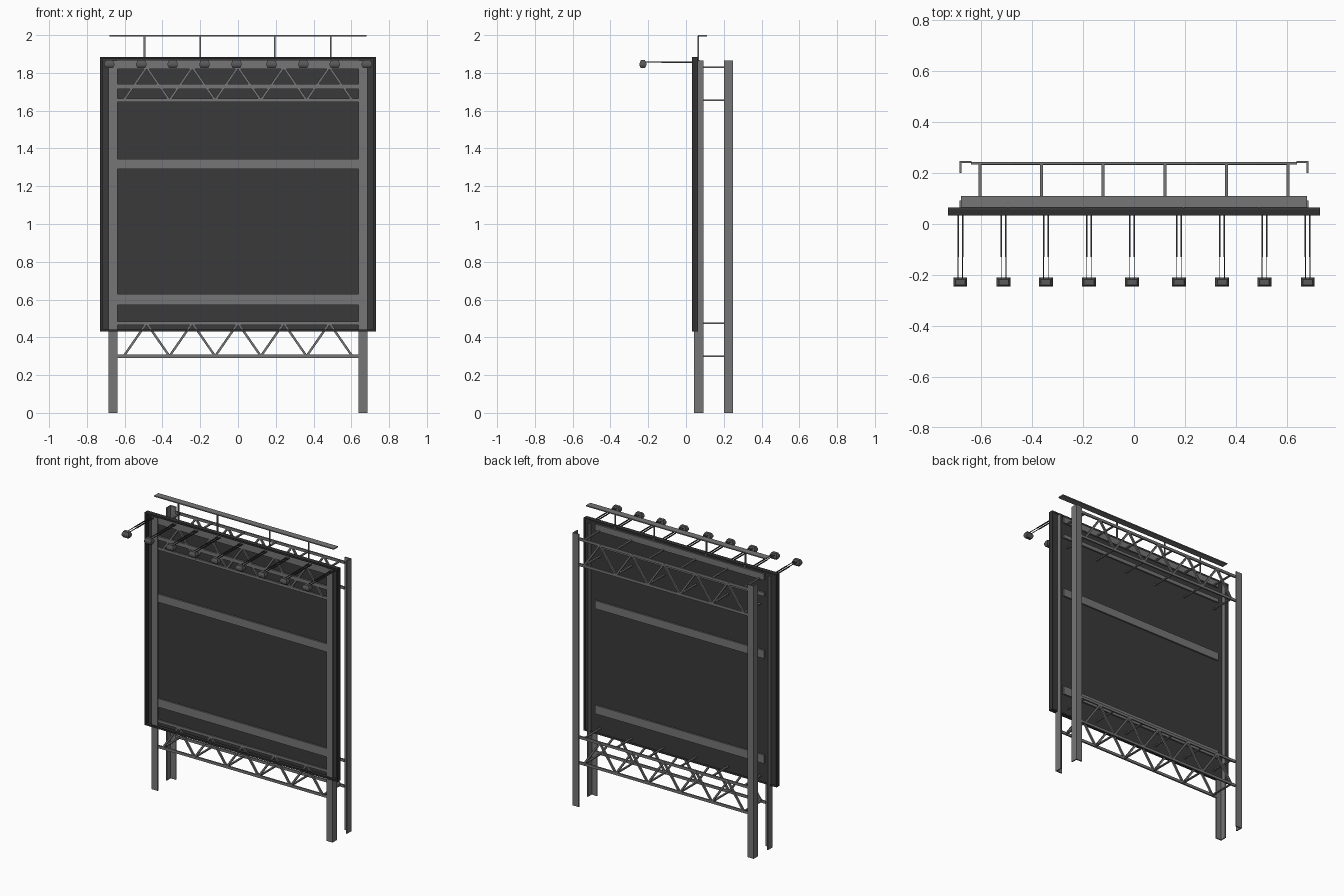
import bpy
import bmesh
from mathutils import Vector

cube = bpy.data.objects.get("Cube")
if cube:
    bpy.data.objects.remove(cube, do_unlink=True)


def material(name, value):
    m = bpy.data.materials.new(name)
    m.use_nodes = True
    colour = (value, value, value, 1)
    m.diffuse_color = colour
    m.node_tree.nodes["Principled BSDF"].inputs["Base Color"].default_value = colour
    return m


STEEL = material("grey steel", 0.18)
PANEL = material("dark panel", 0.042)
FRAME = material("black frame", 0.03)
LAMP = material("lamp grey", 0.10)


def add_box(bm, x0, x1, y0, y1, z0, z1):
    v = [bm.verts.new((x, y, z)) for z in (z0, z1)
         for x, y in ((x0, y0), (x1, y0), (x1, y1), (x0, y1))]
    bm.faces.new(v[3::-1])
    bm.faces.new(v[4:])
    for i in range(4):
        j = (i + 1) % 4
        bm.faces.new((v[i], v[j], v[j + 4], v[i + 4]))


def add_bar(bm, a, b, t):
    """Flat diagonal bar in the xz plane, t thick."""
    a, b = Vector(a), Vector(b)
    d = (b - a).normalized()
    side = Vector((-d.z, 0, d.x)) * t / 2
    depth = Vector((0, t / 2, 0))
    ring = (side + depth, side - depth, -side - depth, -side + depth)
    lo = [bm.verts.new(a + r) for r in ring]
    hi = [bm.verts.new(b + r) for r in ring]
    bm.faces.new(lo)
    bm.faces.new(hi[::-1])
    for i in range(4):
        j = (i + 1) % 4
        bm.faces.new((lo[i], lo[j], hi[j], hi[i]))


def finish(bm, name, mat):
    bmesh.ops.recalc_face_normals(bm, faces=bm.faces)
    mesh = bpy.data.meshes.new(name)
    bm.to_mesh(mesh)
    bm.free()
    mesh.materials.append(mat)
    ob = bpy.data.objects.new(name, mesh)
    bpy.context.collection.objects.link(ob)
    return ob


def boxes(name, mat, *items):
    bm = bmesh.new()
    for item in items:
        add_box(bm, *item)
    return finish(bm, name, mat)


# Display panel: thin sheet at the back of a shallow rim
W, BOTTOM, TOP = 0.73, 0.43, 1.885
boxes("panel_sheet", PANEL, (-W, W, 0.056, 0.062, BOTTOM, TOP))
RIM = 0.012
boxes("panel_rim", FRAME,
      (-W, W, 0.033, 0.064, BOTTOM, BOTTOM + RIM),
      (-W, W, 0.033, 0.064, TOP - RIM, TOP),
      (-W, RIM - W, 0.033, 0.064, BOTTOM + RIM, TOP - RIM),
      (W - RIM, W, 0.033, 0.064, BOTTOM + RIM, TOP - RIM))

# Angle-iron posts
T = 0.008
for side, label in ((1, "left"), (-1, "right")):
    for row, y0, y1, face in (("front", 0.043, 0.093, 0.043),
                              ("rear", 0.2, 0.248, 0.248 - T)):
        web = sorted((side * 0.685, side * (0.685 - T)))
        flange = sorted((side * 0.685, side * 0.638))
        boxes(f"{row}_post_{label}", STEEL,
              (*web, y0, y1, 0, 1.865),
              (*flange, face, face + T, 0, 1.865))

# Horizontal beams running through the sheet
for name, z0, z1 in (("lower_beam", 0.572, 0.63), ("middle_beam", 1.29, 1.345),
                     ("upper_rail", 1.715, 1.741), ("top_beam", 1.825, 1.868)):
    boxes(name, STEEL, (-0.64, 0.64, 0.046, 0.072, z0, z1))

# Trusses: front and rear lattices joined by cross bars
VALLEYS = [-0.605 + 0.242 * i for i in range(6)]
for label, low, high in (("lower", 0.3, 0.475), ("upper", 1.655, 1.83)):
    for row, y in (("front", 0.052), ("rear", 0.238)):
        bm = bmesh.new()
        for z in (low, high):
            add_box(bm, -0.64, 0.64, y - 0.005, y + 0.005, z - 0.009, z + 0.009)
        for a, b in zip(VALLEYS, VALLEYS[1:]):
            peak = ((a + b) / 2, y, high)
            add_bar(bm, (a, y, low), peak, 0.012)
            add_bar(bm, peak, (b, y, low), 0.012)
        finish(bm, f"{label}_{row}_truss", STEEL)
    boxes(f"{label}_cross_bars", STEEL,
          *[(x - 0.006, x + 0.006, 0.055, 0.236, z - 0.004, z + 0.004)
            for x in VALLEYS for z in (low, high)])

# Top plate on uprights
boxes("top_plate", STEEL, (-0.68, 0.68, 0.064, 0.11, 1.993, 2.0))
boxes("plate_uprights", STEEL,
      *[(x - 0.004, x + 0.004, 0.06, 0.068, 1.868, 1.994)
        for x in (-0.495, -0.2, 0.195, 0.49)])

# Floodlights on twin arms
bm_arms, bm_lamps = bmesh.new(), bmesh.new()
for x in (-0.682, -0.512, -0.346, -0.177, -0.008, 0.177, 0.346, 0.512, 0.682):
    for dx in (-0.009, 0.009):
        add_box(bm_arms, x + dx - 0.003, x + dx + 0.003, -0.13, 0.06, 1.853, 1.859)
        add_box(bm_arms, x + dx - 0.0015, x + dx + 0.0015, -0.22, -0.13, 1.855, 1.859)
    rings = []
    for z, hx, hy in ((1.826, 0.02, 0.011), (1.84, 0.027, 0.018),
                      (1.85, 0.027, 0.018), (1.867, 0.019, 0.011)):
        rings.append([bm_lamps.verts.new((x + sx * hx, -0.228 + sy * hy, z))
                      for sx, sy in ((-1, -1), (1, -1), (1, 1), (-1, 1))])
    bm_lamps.faces.new(rings[0])
    bm_lamps.faces.new(rings[-1])
    for lo, hi in zip(rings, rings[1:]):
        for i in range(4):
            j = (i + 1) % 4
            bm_lamps.faces.new((lo[i], lo[j], hi[j], hi[i]))
finish(bm_arms, "lamp_arms", PANEL)
finish(bm_lamps, "lamp_heads", LAMP)
